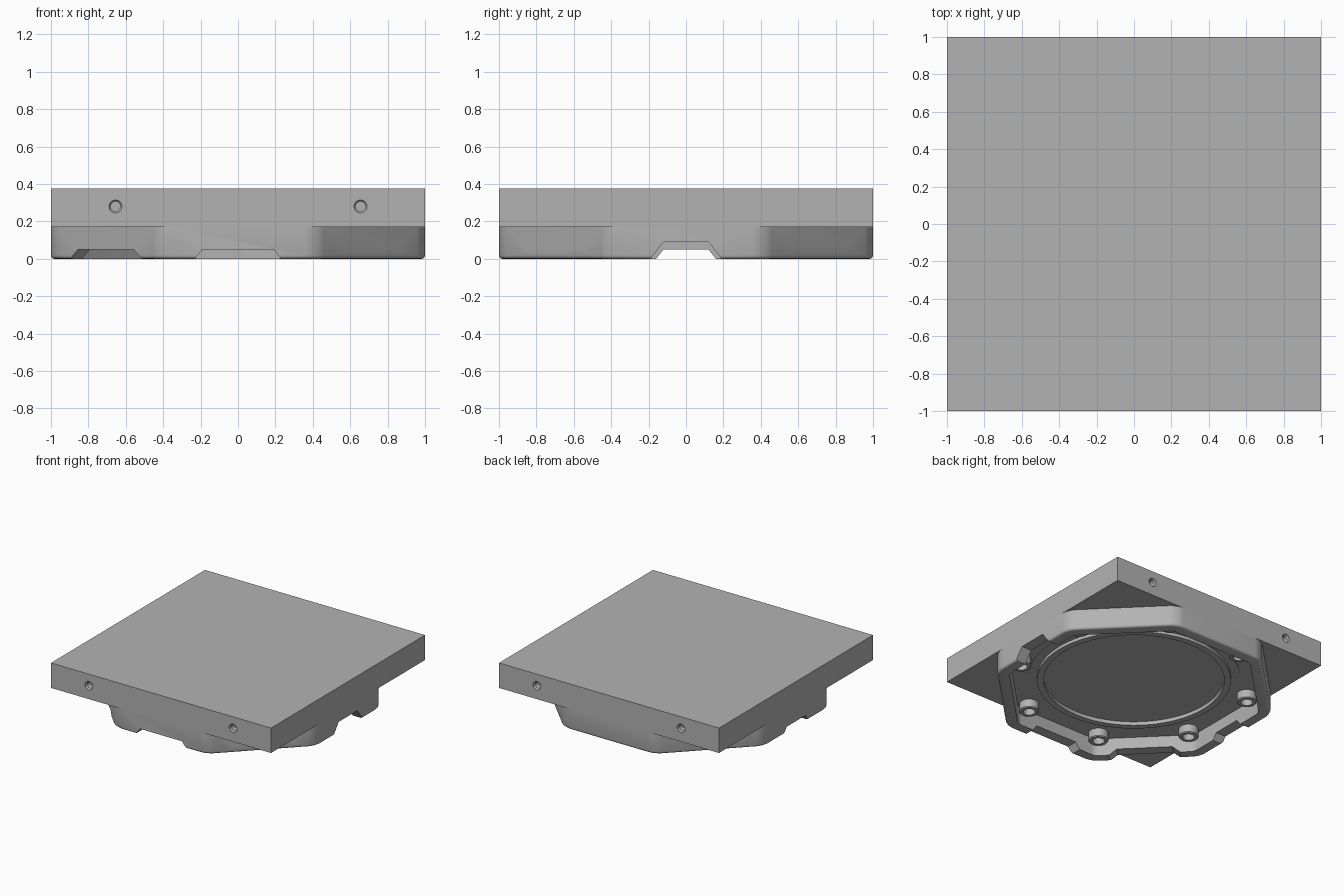
import bpy, bmesh, math
from mathutils import Matrix

old = bpy.data.objects.get("Cube")
if old:
    bpy.data.objects.remove(old)

grey = bpy.data.materials.new("plain grey")
grey.use_nodes = True
COLOUR = (0.45, 0.45, 0.45, 1)
grey.diffuse_color = COLOUR
grey.node_tree.nodes["Principled BSDF"].inputs["Base Color"].default_value = COLOUR


def finish(name, bm):
    bmesh.ops.recalc_face_normals(bm, faces=bm.faces)
    mesh = bpy.data.meshes.new(name)
    bm.to_mesh(mesh)
    bm.free()
    mesh.materials.append(grey)
    ob = bpy.data.objects.new(name, mesh)
    bpy.context.collection.objects.link(ob)
    return ob


def prism(points, depth, place=Matrix()):
    """Extrude an outline along local z."""
    bm = bmesh.new()
    face = bm.faces.new([bm.verts.new((x, y, 0)) for x, y in points])
    ext = bmesh.ops.extrude_face_region(bm, geom=[face])
    verts = [v for v in ext["geom"] if isinstance(v, bmesh.types.BMVert)]
    bmesh.ops.translate(bm, vec=(0, 0, depth), verts=verts)
    bm.transform(place)
    return bm


def polygon(radius, sides, offset=0.0):
    return [(radius * math.cos(offset + i * math.tau / sides),
             radius * math.sin(offset + i * math.tau / sides)) for i in range(sides)]


def octagon(apothem):
    return polygon(apothem / math.cos(math.pi / 8), 8, math.pi / 8)


def round_corners(bm, radius):
    edges = [e for e in bm.edges if abs(e.verts[0].co.z - e.verts[1].co.z) > 0.05]
    bmesh.ops.bevel(bm, geom=edges, offset=radius, segments=6, profile=0.5, affect='EDGES')


def lathe(name, profile, place=Matrix(), steps=64):
    """Spin a closed (radius, z) section round local z."""
    bm = bmesh.new()
    rings = [[bm.verts.new((x, y, z)) for x, y in polygon(r, steps)] for r, z in profile]
    for i, ring in enumerate(rings):
        nxt = rings[(i + 1) % len(rings)]
        for j in range(steps):
            k = (j + 1) % steps
            bm.faces.new((ring[j], ring[k], nxt[k], nxt[j]))
    bm.transform(place)
    return finish(name, bm)


def apply_cut(target, cutter):
    cutter.hide_render = True
    mod = target.modifiers.new("cut", 'BOOLEAN')
    mod.operation = 'DIFFERENCE'
    mod.solver = 'EXACT'
    mod.object = cutter
    bpy.context.view_layer.objects.active = target
    bpy.ops.object.modifier_apply(modifier=mod.name)
    bpy.data.objects.remove(cutter)


def smooth(ob):
    bpy.ops.object.select_all(action='DESELECT')
    ob.select_set(True)
    bpy.context.view_layer.objects.active = ob
    bpy.ops.object.shade_smooth_by_angle(angle=math.radians(32))


SPLIT, TOP, CEILING = 0.17, 0.375, 0.145

# Square top plate
plate = finish("top_plate", prism([(-1, -1), (1, -1), (1, 1), (-1, 1)], TOP - SPLIT,
                                  Matrix.Translation((0, 0, SPLIT))))

# Screw holes in the front and back edges, each with a collar
for side in (-1, 1):
    for x in (-0.655, 0.655):
        place = Matrix.Translation((x, side, 0.28)) @ Matrix.Rotation(side * math.pi / 2, 4, 'X')
        start = place @ Matrix.Translation((0, 0, -0.06))
        apply_cut(plate, finish("hole_cutter", prism(polygon(0.035, 32), 0.12, start)))
        smooth(lathe("screw_collar", [(0.035, 0.004), (0.026, 0.015), (0.026, 0.06), (0.035, 0.06)],
                     place, 32))

# Octagonal base with rounded corners and a softened lower edge
bm = prism(octagon(1), SPLIT)
round_corners(bm, 0.06)
low = [e for e in bm.edges if all(v.co.z < 0.001 for v in e.verts)]
bmesh.ops.bevel(bm, geom=low, offset=0.018, segments=3, profile=0.5, affect='EDGES')
base = finish("octagonal_base", bm)

# Hollow underside
bm = prism(octagon(0.91), CEILING + 0.1, Matrix.Translation((0, 0, -0.1)))
round_corners(bm, 0.03)
apply_cut(base, finish("cavity_cutter", bm))

# Notches in the rim: angle, half width below, half width above, height
notches = [(-90, 0.23, 0.19, 0.05), (0, 0.19, 0.12, 0.09), (180, 0.16, 0.12, 0.05),
           (-45, 0.27, 0.21, 0.05), (-135, 0.27, 0.21, 0.05), (45, 0.27, 0.21, 0.065)]
for angle, wide, narrow, height in notches:
    outline = [(-wide, 0), (-wide, -0.1), (wide, -0.1), (wide, 0), (narrow, height), (-narrow, height)]
    # Local x runs along the wall, local y is up, local z points outwards
    axes = Matrix(((0, 0, 1, 0), (1, 0, 0, 0), (0, 1, 0, 0), (0, 0, 0, 1)))
    place = Matrix.Rotation(math.radians(angle), 4, 'Z') @ axes @ Matrix.Translation((0, 0, 0.8))
    apply_cut(base, finish("notch_cutter", prism(outline, 0.4, place)))
smooth(base)

# Underside ring and the shallow seat around it
smooth(lathe("locating_ring", [(0.68, 0.115), (0.73, 0.115), (0.73, CEILING + 0.01), (0.68, CEILING + 0.01)]))
smooth(lathe("ring_seat", [(0.73, CEILING - 0.004), (0.8, CEILING - 0.004),
                           (0.8, CEILING + 0.01), (0.73, CEILING + 0.01)]))

# Eight hollow screw posts near the corners
for x, y in polygon(0.89, 8, math.pi / 8):
    smooth(lathe("screw_post", [(0.045, 0.075), (0.068, 0.075), (0.075, 0.082), (0.075, CEILING + 0.01),
                                (0.045, CEILING + 0.01)], Matrix.Translation((x, y, 0)), 32))
